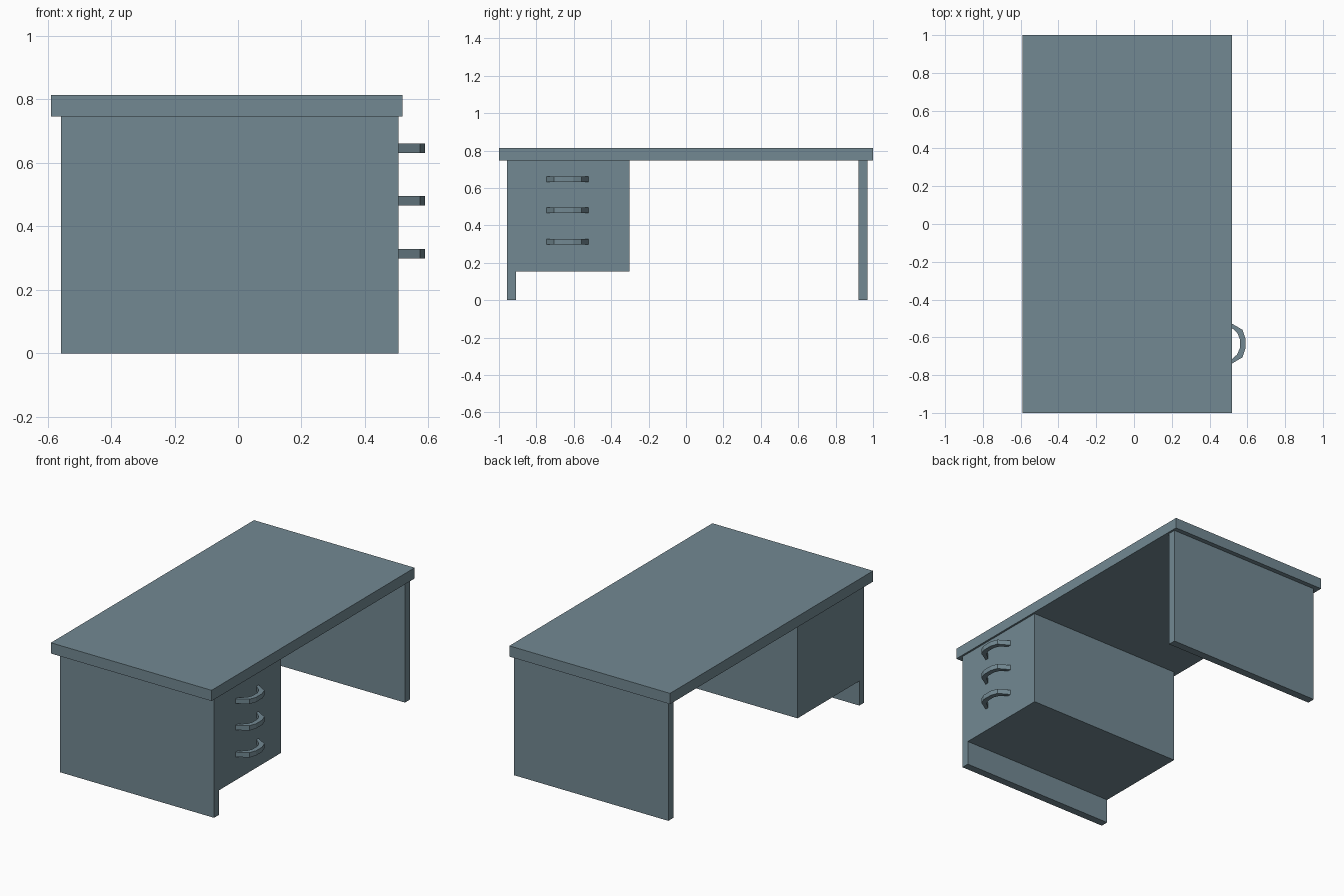
import bpy, bmesh

if "Cube" in bpy.data.objects:
    bpy.data.objects.remove(bpy.data.objects["Cube"])

# Slate blue-grey paint used on every part
slate = bpy.data.materials.new("slate_paint")
slate.diffuse_color = (0.17, 0.25, 0.29, 1.0)
slate.use_nodes = True
slate.node_tree.nodes["Principled BSDF"].inputs["Base Color"].default_value = slate.diffuse_color


def prism(name, outline, z0, z1):
    """Extrude a flat xy outline from z0 up to z1."""
    bm = bmesh.new()
    face = bm.faces.new([bm.verts.new((x, y, z0)) for x, y in outline])
    ext = bmesh.ops.extrude_face_region(bm, geom=[face])
    for v in ext["geom"]:
        if isinstance(v, bmesh.types.BMVert):
            v.co.z = z1
    bmesh.ops.recalc_face_normals(bm, faces=bm.faces)
    mesh = bpy.data.meshes.new(name)
    bm.to_mesh(mesh)
    bm.free()
    mesh.materials.append(slate)
    obj = bpy.data.objects.new(name, mesh)
    bpy.context.collection.objects.link(obj)
    return obj


def box(name, x0, x1, y0, y1, z0, z1):
    return prism(name, [(x0, y0), (x1, y0), (x1, y1), (x0, y1)], z0, z1)


BACK, FACE = -0.558, 0.506      # depth range shared by legs and cabinet
UNDER = 0.747                   # underside of the desktop

# Desktop and the two panel legs
box("desktop", -0.59, 0.518, -1.0, 1.0, UNDER, 0.814)
box("leg_panel_cabinet_side", BACK, FACE, -0.958, -0.91, 0.0, UNDER)
box("leg_panel_open_side", BACK, FACE, 0.922, 0.971, 0.0, UNDER)

# Hanging drawer cabinet
box("drawer_cabinet", BACK, FACE, -0.91, -0.301, 0.153, UNDER)

# Bow handles: half profile (x, distance from handle centre), mirrored in y
HANDLE_Y = -0.633
outer = [(FACE, 0.113), (0.574, 0.073), (0.589, 0.03)]
inner = [(0.560, 0.025), (0.546, 0.058), (FACE, 0.093)]
profile = ([(x, d) for x, d in outer]
           + [(x, -d) for x, d in reversed(outer)]
           + [(x, -d) for x, d in reversed(inner)]
           + [(x, d) for x, d in inner])
# inner runs centre-to-face on one side and face-to-centre on the other
profile = (outer[:] + [(x, -d) for x, d in reversed(outer)]
           + [(x, -d) for x, d in reversed(inner)] + inner)
outline = [(x, HANDLE_Y + d) for x, d in profile]
for label, z in (("top", 0.646), ("middle", 0.481), ("bottom", 0.313)):
    prism(f"{label}_drawer_handle", outline, z - 0.015, z + 0.015)
